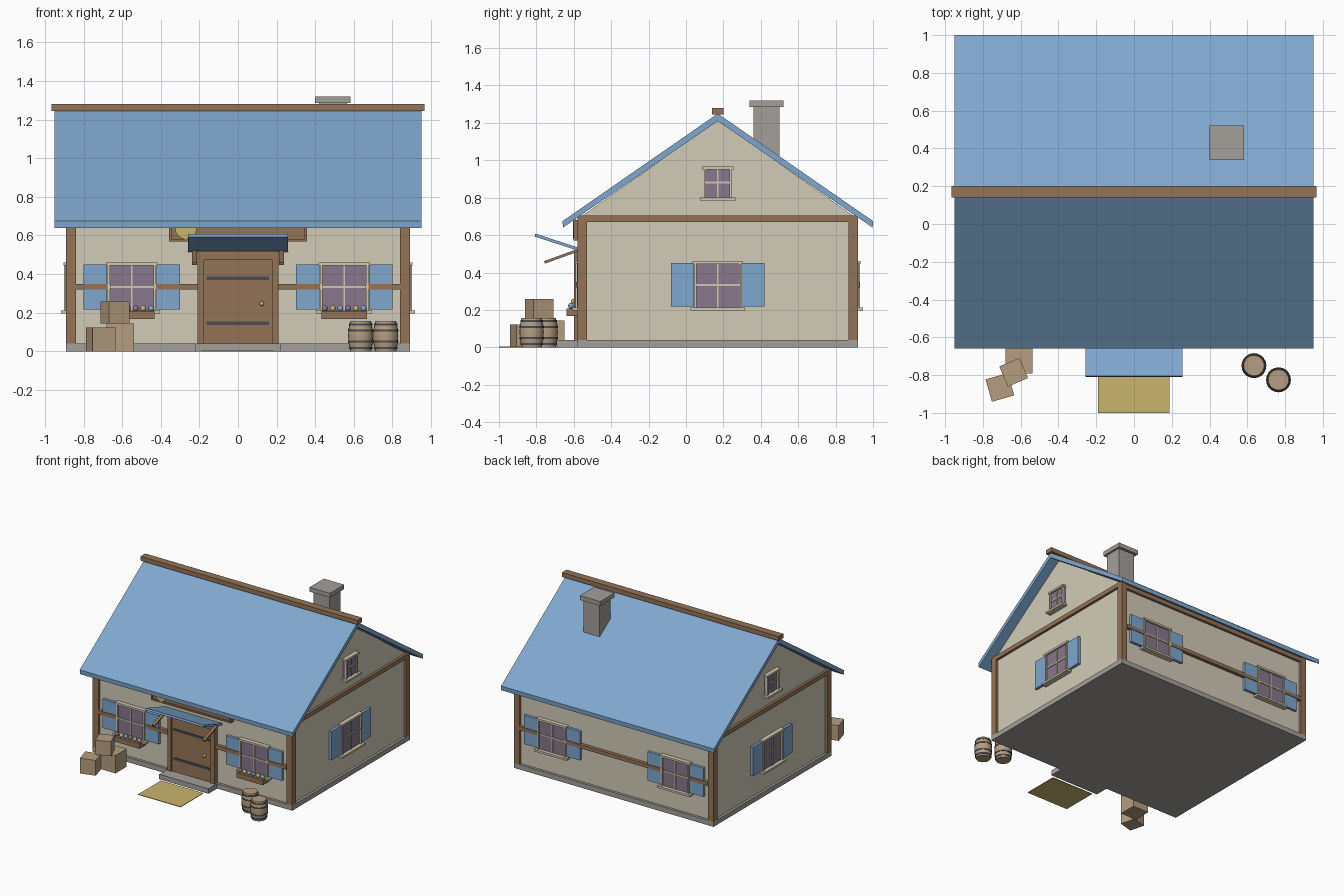
import bpy, bmesh, math
from mathutils import Matrix, Vector

if "Cube" in bpy.data.objects:
    bpy.data.objects.remove(bpy.data.objects["Cube"])

MID = 0.17            # y of the ridge and house centre
HX, HY = 0.87, 0.73   # wall half sizes


def material(name, rgb):
    lin = [((c / 255 + 0.055) / 1.055) ** 2.4 for c in rgb] + [1.0]
    m = bpy.data.materials.new(name)
    m.use_nodes = True
    m.diffuse_color = lin
    m.node_tree.nodes["Principled BSDF"].inputs["Base Color"].default_value = lin
    return m


WALL = material("plaster", (210, 203, 184))
BLUE = material("blue_paint", (128, 167, 206))
WOOD = material("brown_wood", (148, 116, 87))
STONE = material("grey_stone", (164, 159, 154))
GLASS = material("purple_glass", (136, 119, 140))
TRIM = material("cream_trim", (208, 200, 178))
IRON = material("dark_iron", (72, 78, 88))
GOLD = material("straw_gold", (202, 181, 108))
TAN = material("crate_tan", (182, 158, 128))


def finish(name, bm, mat, matrix=None, smooth=False):
    bmesh.ops.recalc_face_normals(bm, faces=bm.faces)
    for f in bm.faces:
        f.smooth = smooth and abs(f.normal.z) < 0.99
    if matrix is not None:
        bm.transform(matrix)
    mesh = bpy.data.meshes.new(name)
    bm.to_mesh(mesh)
    bm.free()
    mesh.materials.append(mat)
    ob = bpy.data.objects.new(name, mesh)
    bpy.context.collection.objects.link(ob)
    return ob


def box(name, x, y, z, mat, matrix=None):
    """Box from (low, high) ranges."""
    lo, hi = Vector((x[0], y[0], z[0])), Vector((x[1], y[1], z[1]))
    bm = bmesh.new()
    bmesh.ops.create_cube(bm, size=1, matrix=Matrix.Translation((lo + hi) / 2)
                          @ Matrix.Diagonal((hi - lo).to_4d()))
    return finish(name, bm, mat, matrix)


def extrude_x(name, profile, half, mat):
    """Prism along x from (y, z) points."""
    bm = bmesh.new()
    face = bm.faces.new([bm.verts.new((-half, MID + y, z)) for y, z in profile])
    ext = bmesh.ops.extrude_face_region(bm, geom=[face])
    bmesh.ops.translate(bm, vec=(2 * half, 0, 0),
                        verts=[v for v in ext["geom"] if isinstance(v, bmesh.types.BMVert)])
    return finish(name, bm, mat)


def lathe(name, profile, at, mat, steps=20):
    """Solid of revolution around z from (radius, z) points."""
    bm = bmesh.new()
    rings = []
    for r, z in profile:
        angles = [2 * math.pi * i / steps for i in range(steps)]
        rings.append([bm.verts.new((r * math.cos(a), r * math.sin(a), z)) for a in angles])
    for a, b in zip(rings, rings[1:]):
        for i in range(steps):
            j = (i + 1) % steps
            bm.faces.new((a[i], a[j], b[j], b[i]))
    bm.faces.new(rings[0])
    bm.faces.new(rings[-1])
    return finish(name, bm, mat, Matrix.Translation(at), True)


def ball(name, at, r, mat):
    bm = bmesh.new()
    bmesh.ops.create_uvsphere(bm, u_segments=10, v_segments=6, radius=r)
    return finish(name, bm, mat, Matrix.Translation(at), True)


# House body, roof and ridge
box("foundation", (-0.89, 0.89), (MID - 0.75, MID + 0.75), (0, 0.04), STONE)
extrude_x("walls", [(-HY, 0.03), (HY, 0.03), (HY, 0.7), (0, 1.215), (-HY, 0.7)], HX, WALL)
extrude_x("roof", [(-0.83, 0.675), (0, 1.25), (0.83, 0.675), (0.828, 0.64),
                   (0, 1.21), (-0.828, 0.64)], 0.95, BLUE)
box("ridge_beam", (-0.967, 0.967), (MID - 0.03, MID + 0.03), (1.245, 1.28), WOOD)
box("chimney", (0.42, 0.565), (0.36, 0.50), (0.9, 1.29), STONE)
box("chimney_cap", (0.40, 0.582), (0.34, 0.522), (1.285, 1.32), STONE)

# Timber frame
for s in (-1, 1):
    for t in (-1, 1):
        y = MID + t * 0.725
        box("corner_post", sorted((s * 0.84, s * 0.89)), (y - 0.025, y + 0.025), (0.04, 0.69), WOOD)
    box("side_beam", sorted((s * 0.85, s * 0.89)), (MID - 0.75, MID + 0.75), (0.67, 0.705), WOOD)
    y = MID + s * 0.735
    box("eave_beam", (-0.84, 0.84), (y - 0.015, y + 0.015), (0.655, 0.69), WOOD)
    # Middle rails, broken at the windows and the door
    y = MID + s * 0.742
    for t in (-1, 1):
        for a, b in ((0.66, 0.84), (0.2 if s < 0 else 0, 0.44)):
            box("middle_rail", sorted((t * a, t * b)), (y - 0.015, y + 0.015), (0.32, 0.35), WOOD)


def window(place, w, z0, z1, shutters):
    """Window facing local -y with its wall at y = 0; w is the half width."""
    zm = (z0 + z1) / 2
    box("window_glass", (-w, w), (-0.018, 0.01), (z0, z1), GLASS, place)
    for s in (-1, 1):
        box("window_jamb", sorted((s * (w - 0.012), s * w)), (-0.03, 0.01), (z0, z1), TRIM, place)
        if shutters:
            box("shutter", sorted((s * (w + 0.003), s * 0.25)), (-0.022, 0.005),
                (z0 + 0.008, z1 - 0.008), BLUE, place)
    box("window_mullion", (-0.005, 0.005), (-0.024, 0), (z0, z1), TRIM, place)
    box("window_crossbar", (-w, w), (-0.024, 0), (zm - 0.005, zm + 0.005), TRIM, place)
    box("window_lintel", (-w - 0.009, w + 0.009), (-0.034, 0.01), (z1 - 0.013, z1 + 0.003), TRIM, place)
    box("window_sill", (-w - 0.02, w + 0.02), (-0.046, 0.01), (z0 - 0.014, z0 + 0.002), TRIM, place)


def facing(x, y, degrees):
    return Matrix.Translation((x, y, 0)) @ Matrix.Rotation(math.radians(degrees), 4, "Z")


for s in (-1, 1):
    window(facing(s * 0.55, MID - HY, 0), 0.125, 0.21, 0.458, True)
    window(facing(s * 0.55, MID + HY, 180), 0.125, 0.21, 0.458, True)
    side = facing(s * HX, MID, s * 90)
    window(side, 0.125, 0.21, 0.458, True)
    window(side, 0.075, 0.8, 0.963, False)
    # Flower boxes under the front windows
    box("flower_box", (s * 0.55 - 0.118, s * 0.55 + 0.118), (-0.638, -0.56), (0.168, 0.208), WOOD)
    for i in range(6):
        ball("flower", (s * 0.55 - 0.1 + i * 0.04, -0.615, 0.222), 0.016, (GLASS, GOLD, BLUE)[i % 3])

# Door with frame, straps and knob
box("door", (-0.18, 0.18), (-0.59, -0.55), (0.04, 0.475), WOOD)
for s in (-1, 1):
    box("door_jamb", sorted((s * 0.177, s * 0.21)), (-0.6, -0.55), (0.04, 0.52), WOOD)
box("door_lintel", (-0.18, 0.18), (-0.6, -0.55), (0.472, 0.52), WOOD)
for z in (0.145, 0.378):
    box("door_strap", (-0.163, 0.16), (-0.596, -0.585), (z - 0.009, z + 0.009), IRON)
ball("door_knob", (0.123, -0.603, 0.247), 0.013, GOLD)
box("door_step", (-0.22, 0.22), (-0.69, -0.57), (0, 0.04), STONE)
box("door_mat", (-0.19, 0.187), (-1.0, -0.71), (0, 0.005), GOLD)

# Awning and its brackets, both hinged at the wall
hinge = Matrix.Translation((0, -0.57, 0.522))
box("awning", (-0.258, 0.258), (-0.25, 0.0), (-0.007, 0.009), BLUE,
    hinge @ Matrix.Rotation(math.radians(-18), 4, "X"))
for x in (-0.225, 0.225):
    box("awning_bracket", (x - 0.012, x + 0.012), (-0.198, 0), (-0.007, 0.007), WOOD,
        hinge @ Matrix.Rotation(math.radians(20), 4, "X"))

# Hanging sign board with a round emblem
box("sign_board", (-0.345, 0.345), (-0.592, -0.55), (0.58, 0.68), WOOD)
for z in (0.576, 0.675):
    box("sign_rail", (-0.355, 0.355), (-0.602, -0.55), (z - 0.006, z + 0.006), WOOD)
for x in (-0.35, 0.35):
    box("sign_end", (x - 0.006, x + 0.006), (-0.602, -0.55), (0.57, 0.68), WOOD)
bm = bmesh.new()
bmesh.ops.create_cone(bm, cap_ends=True, segments=24, radius1=0.056, radius2=0.056, depth=0.012)
finish("sign_emblem", bm, GOLD, Matrix.Translation((-0.27, -0.597, 0.638))
       @ Matrix.Rotation(math.pi / 2, 4, "X"))

# Barrels with iron hoops
for x, y in ((0.635, -0.75), (0.765, -0.825)):
    lathe("barrel", [(0.054, 0), (0.062, 0.04), (0.065, 0.08), (0.062, 0.12), (0.054, 0.157)],
          (x, y, 0), TAN)
    for z, r in ((0.018, 0.061), (0.05, 0.066), (0.108, 0.066), (0.14, 0.061)):
        lathe("barrel_hoop", [(r, z - 0.005), (r, z + 0.005)], (x, y, 0), IRON)

# Stacked crates
for x, y, z, size, turn in ((-0.71, -0.865, 0, 0.123, 16), (-0.61, -0.72, 0, 0.143, 0),
                            (-0.637, -0.785, 0.143, 0.116, 23)):
    h = size / 2
    box("crate", (-h, h), (-h, h), (z, z + size), TAN, facing(x, y, turn))
